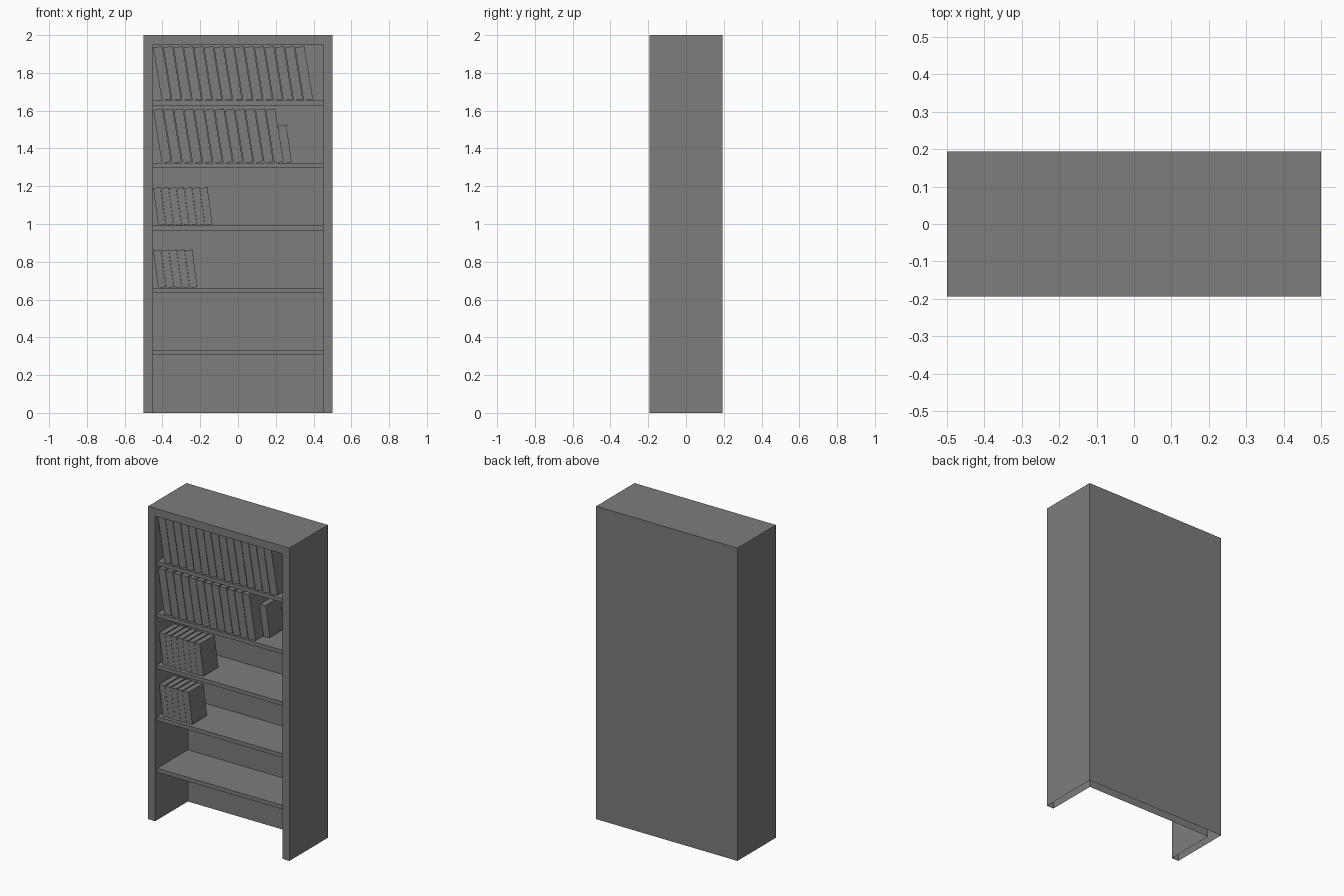
import bpy
import math
from mathutils import Matrix, Vector

if "Cube" in bpy.data.objects:
    bpy.data.objects.remove(bpy.data.objects["Cube"])

W, H, D = 0.5, 2.0, 0.194      # half width, height, half depth
T = 0.05                       # board thickness of the case
BACK_T = 0.058
SHELF_T = 0.025
SHELF_TOPS = [0.3305 * i for i in range(1, 6)]
INNER = W - T

# One dark grey for everything
grey = bpy.data.materials.new("dark_grey")
grey.diffuse_color = (0.205, 0.205, 0.205, 1)
grey.use_nodes = True
grey.node_tree.nodes["Principled BSDF"].inputs["Base Color"].default_value = grey.diffuse_color


def mesh_object(name, verts, faces):
    mesh = bpy.data.meshes.new(name)
    mesh.from_pydata(verts, [], faces)
    mesh.materials.append(grey)
    obj = bpy.data.objects.new(name, mesh)
    bpy.context.collection.objects.link(obj)
    return obj


def box(name, x0, x1, y0, y1, z0, z1):
    verts = [(x, y, z) for y in (y0, y1)
             for x, z in ((x0, z0), (x1, z0), (x1, z1), (x0, z1))]
    faces = [(0, 1, 2, 3), (7, 6, 5, 4)]
    faces += [(i, i + 4, (i + 1) % 4 + 4, (i + 1) % 4) for i in range(4)]
    return mesh_object(name, verts, faces)


def book(name, x, z, width, height, y0, depth, lean):
    """A book standing on its lower left edge, its top leaning to the left."""
    obj = box(name, 0, width, 0, depth, 0, height)
    turn = Matrix.Rotation(-lean, 4, 'Y')
    obj.data.transform(Matrix.Translation(Vector((x, y0, z))) @ turn)
    return obj


def book_row(name, shelf, count, x, pitch, gap, height, y0, depth, lean):
    for i in range(count):
        book(f"{name}_{i + 1}", x + i * pitch, SHELF_TOPS[shelf],
             pitch * math.cos(lean) - gap, height, y0, depth, lean)


def arch(w, top, y):
    return [(-w, y, 0), (-w, y, top), (w, y, top), (w, y, 0)]


# Case: outer and inner shell joined at the front rim, open underneath
case_verts = arch(W, H, -D) + arch(INNER, H - T, -D) + arch(W, H, D) + arch(INNER, H - T, D - BACK_T)
case_faces = [(0, 4, 5, 1), (1, 5, 6, 2), (2, 6, 7, 3),    # front rim
              (8, 9, 10, 11), (12, 15, 14, 13)]            # back, inner back
for i in range(3):
    case_faces.append((i, i + 1, i + 9, i + 8))            # outer sides and top
    case_faces.append((i + 4, i + 12, i + 13, i + 5))      # inner sides and top
mesh_object("case", case_verts, case_faces)

# Shelves, set back slightly from the front
for i, top in enumerate(SHELF_TOPS):
    box(f"shelf_{i + 1}", -INNER, INNER, -D + 0.02, D - BACK_T, top - SHELF_T, top)

# Books: large on the two upper shelves, small below
big, small = math.radians(9.3), math.radians(7.8)
book_row("top_large_book", 4, 15, -0.403, 0.0536, 0.003, 0.285, -0.167, 0.22, big)
book_row("upper_large_book", 3, 12, -0.403, 0.0541, 0.003, 0.285, -0.167, 0.22, big)
book("upper_small_book", 0.239, SHELF_TOPS[3], 0.045, 0.2, -0.085, 0.15, small)
book_row("middle_small_book", 2, 7, -0.422, 0.0412, 0.001, 0.2, -0.155, 0.15, small)
book_row("lower_small_book", 1, 5, -0.422, 0.0418, 0.001, 0.2, -0.155, 0.15, small)
